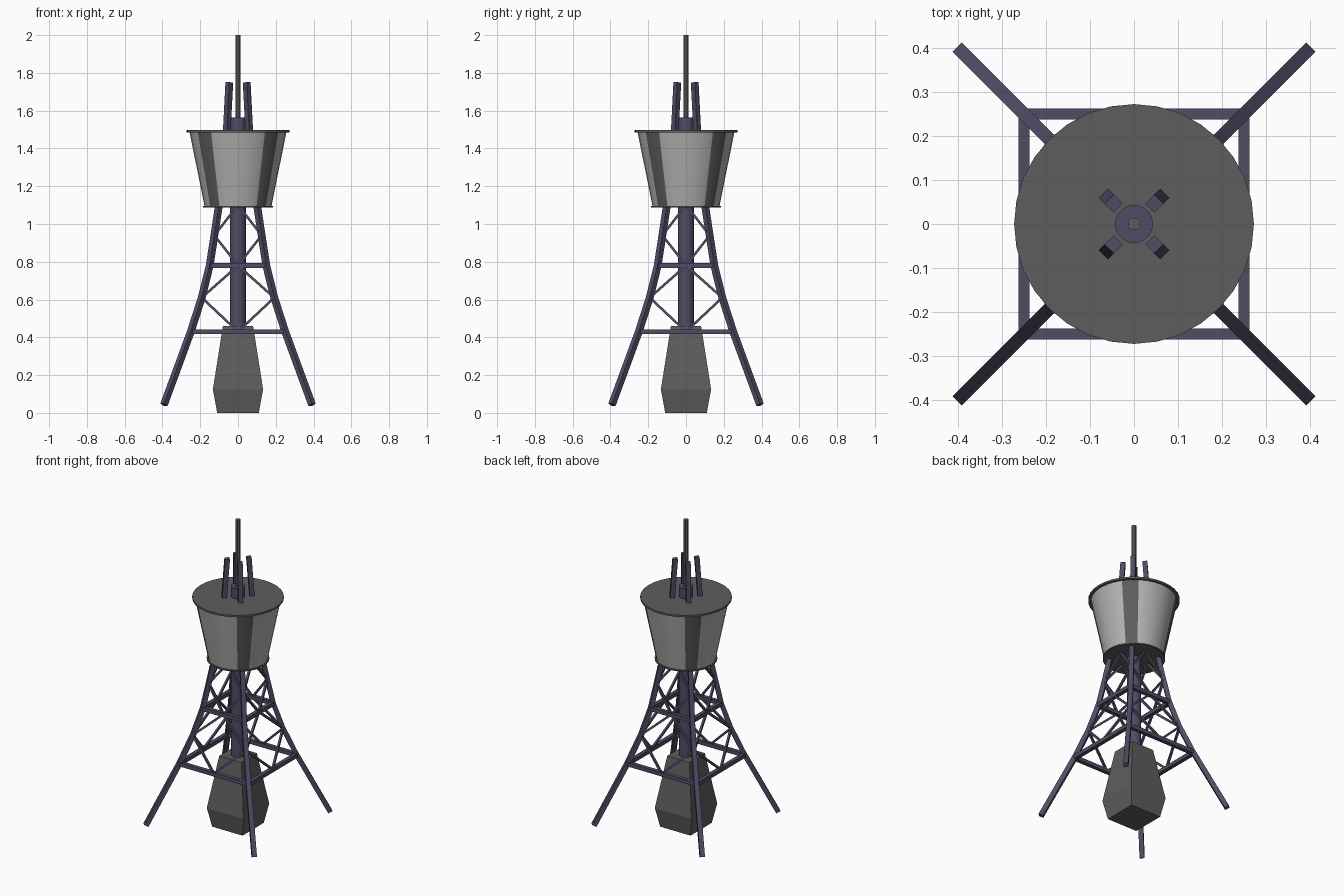
import bpy, bmesh, math
from mathutils import Vector

if "Cube" in bpy.data.objects:
    bpy.data.objects.remove(bpy.data.objects["Cube"])


def material(name, rgb):
    m = bpy.data.materials.new(name)
    m.diffuse_color = (*rgb, 1)
    m.use_nodes = True
    m.node_tree.nodes["Principled BSDF"].inputs["Base Color"].default_value = m.diffuse_color
    return m


STEEL = material("violet_steel", (0.085, 0.07, 0.13))
DARK = material("dark_grey", (0.11, 0.11, 0.11))
LIGHT = material("light_grey", (0.45, 0.45, 0.45))


def finish(name, bm, *mats):
    bmesh.ops.recalc_face_normals(bm, faces=bm.faces)
    me = bpy.data.meshes.new(name)
    bm.to_mesh(me)
    bm.free()
    for m in mats:
        me.materials.append(m)
    ob = bpy.data.objects.new(name, me)
    bpy.context.collection.objects.link(ob)
    return ob


def loft(bm, rings):
    """Skin a list of closed point rings and cap both ends."""
    vs = [[bm.verts.new(p) for p in r] for r in rings]
    n = len(vs[0])
    for a, b in zip(vs, vs[1:]):
        for i in range(n):
            bm.faces.new((a[i], a[(i + 1) % n], b[(i + 1) % n], b[i]))
    bm.faces.new(vs[0])
    bm.faces.new(vs[-1])


def sweep(bm, pts, side, w):
    """Square bar of half-width w along pts; side is its level cross axis."""
    pts = [Vector(p) for p in pts]
    side = Vector(side).normalized()
    rings = []
    for i, p in enumerate(pts):
        t = (pts[min(i + 1, len(pts) - 1)] - pts[max(i - 1, 0)]).normalized()
        u = t.cross(side).normalized()
        rings.append([p + w * (a * side + b * u)
                      for a, b in ((-1, -1), (1, -1), (1, 1), (-1, 1))])
    loft(bm, rings)


def turned(name, profile, n, mat, phase=0.0, smooth=True):
    bm = bmesh.new()
    loft(bm, [[(r * math.cos(math.tau * i / n + phase),
                r * math.sin(math.tau * i / n + phase), z) for i in range(n)]
              for r, z in profile])
    ob = finish(name, bm, mat)
    if smooth:
        bpy.context.view_layer.objects.active = ob
        ob.select_set(True)
        bpy.ops.object.shade_smooth_by_angle(angle=math.radians(30))
        ob.select_set(False)
    return ob


# Legs: one bent path, repeated on the four diagonals
LEG = [(0.392, 0.043), (0.25, 0.43), (0.192, 0.61), (0.15, 0.78),
       (0.125, 0.94), (0.101, 1.1), (0.06, 1.48), (0.046, 1.75)]
for name, sx, sy in (("front_right", 1, -1), ("front_left", -1, -1),
                     ("back_right", 1, 1), ("back_left", -1, 1)):
    bm = bmesh.new()
    sweep(bm, [(sx * d, sy * d, z) for d, z in LEG], (-sy, sx, 0), 0.0145)
    finish(name + "_leg", bm, STEEL)

# Lattice on each side: level beams and diamond braces
for name, ang in (("front", 0), ("right", 90), ("back", 180), ("left", 270)):
    bm = bmesh.new()
    for d, z in (LEG[1], LEG[3]):
        sweep(bm, [(-d, -d, z), (d, -d, z)], (0, 1, 0), 0.0125)
    for lo, mid, hi in ((1, 2, 3), (3, 4, 5)):
        dm, zm = LEG[mid]
        for s in (-1, 1):
            for d, z in (LEG[lo], LEG[hi]):
                sweep(bm, [(0, -d, z), (s * dm, -dm, zm)], (0, 1, 0), 0.0065)
    ob = finish(name + "_lattice", bm, STEEL)
    ob.rotation_euler.z = math.radians(ang)

# Central column and mast
turned("central_column", [(0.043, 0.42), (0.043, 1.565)], 20, STEEL)
turned("mast", [(0.015, 1.5), (0.015, 2.0)], 8, DARK, math.pi / 8)

# Square tapered base
k = math.sqrt(2)
turned("base_block", [(0.11 * k, 0), (0.133 * k, 0.125), (0.08 * k, 0.46)],
       4, DARK, math.pi / 4, smooth=False)

# Tank wall with dark strips on the diagonals, then its lid and floor
N = 32
tank = turned("tank_wall", [(0.177, 1.092), (0.257, 1.49)], N, LIGHT)
tank.data.materials.append(DARK)
for f in tank.data.polygons:
    if abs(f.normal.z) < 0.9:
        a = math.degrees(math.atan2(f.center.y, f.center.x)) % 90
        if abs(a - 45) < 11:
            f.material_index = 1
turned("tank_lid", [(0.272, 1.485), (0.272, 1.497)], N, DARK)
turned("tank_floor", [(0.186, 1.088), (0.186, 1.096)], N, DARK)
